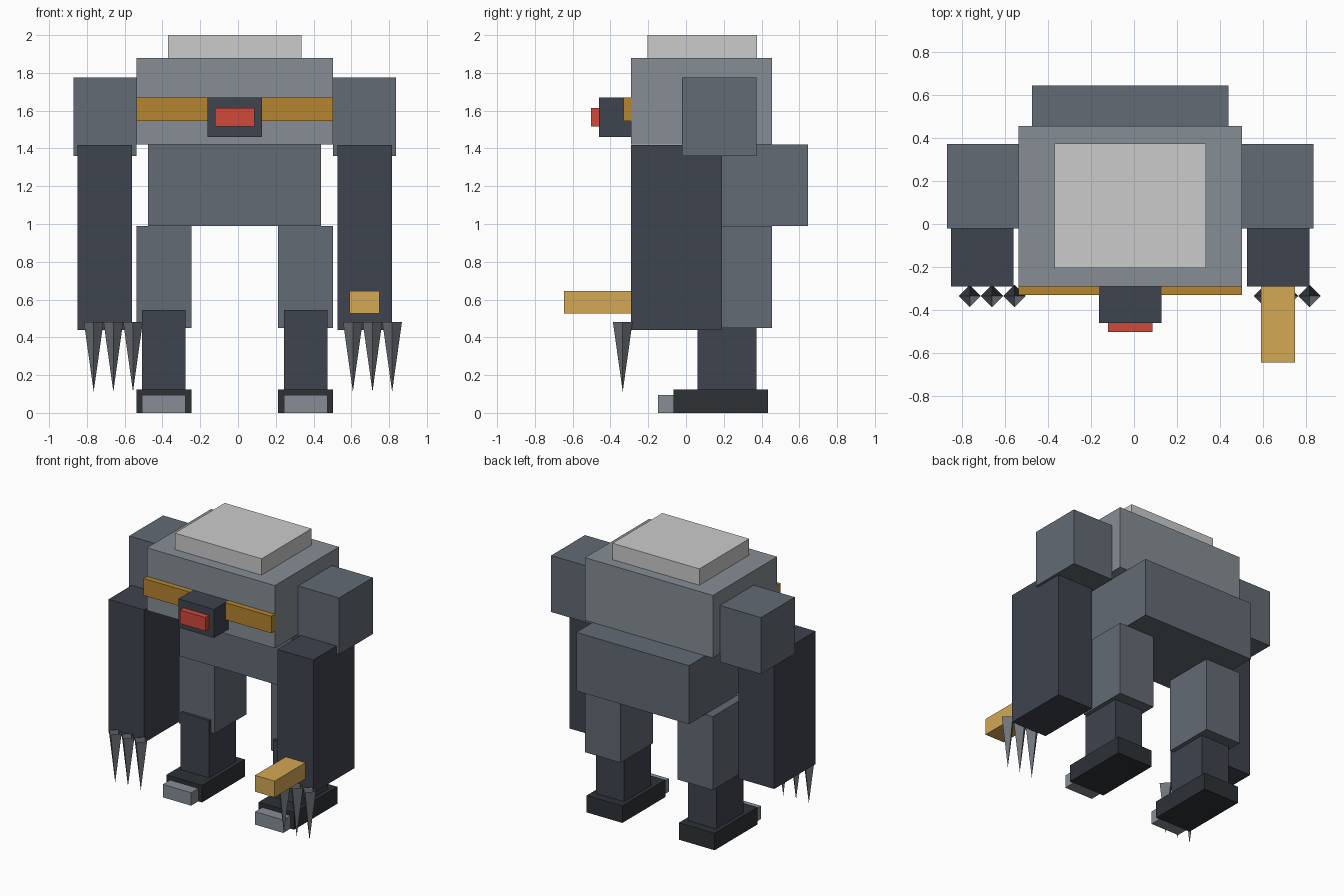
import bpy, bmesh
from mathutils import Matrix

if "Cube" in bpy.data.objects:
    bpy.data.objects.remove(bpy.data.objects["Cube"])

CX = -0.0175  # body symmetry plane


def material(name, hex_rgb):
    def linear(c):
        return c / 12.92 if c <= 0.04045 else ((c + 0.055) / 1.055) ** 2.4
    rgb = [linear(int(hex_rgb[i:i + 2], 16) / 255) for i in (0, 2, 4)]
    m = bpy.data.materials.new(name)
    m.diffuse_color = (*rgb, 1)
    m.use_nodes = True
    m.node_tree.nodes["Principled BSDF"].inputs["Base Color"].default_value = m.diffuse_color
    return m


LIGHT = material("light_steel", "868D95")
MID = material("mid_steel", "626B74")
DARK = material("dark_steel", "3E434D")
SOLE = material("sole_black", "2D3236")
BRASS = material("brass", "D4A855")
BAND = material("band_gold", "B58530")
RED = material("red", "D04A3A")
CLAW = material("claw_steel", "6E747A")


def finish(name, bm, mat):
    mesh = bpy.data.meshes.new(name)
    bm.to_mesh(mesh)
    bm.free()
    obj = bpy.data.objects.new(name, mesh)
    bpy.context.collection.objects.link(obj)
    if mat:
        mesh.materials.append(mat)
    return obj


def box(name, x, y, z, mat=None):
    """Box from (min, max) ranges on each axis."""
    bm = bmesh.new()
    size = [r[1] - r[0] for r in (x, y, z)]
    mid = [(r[0] + r[1]) / 2 for r in (x, y, z)]
    bmesh.ops.create_cube(bm, size=1, matrix=Matrix.Translation(mid) @ Matrix.Diagonal((*size, 1)))
    return finish(name, bm, mat)


def centred(name, half, y, z, mat=None):
    return box(name, (CX - half, CX + half), y, z, mat)


def pair(name, inner, outer, y, z, mat):
    """Matching boxes on both sides of the body."""
    box("left_" + name, (CX - outer, CX - inner), y, z, mat)
    box("right_" + name, (CX + inner, CX + outer), y, z, mat)


def claw(name, x):
    """Open four-sided spike pointing down."""
    bm = bmesh.new()
    bmesh.ops.create_cone(bm, cap_ends=False, segments=4, radius1=0, radius2=0.052, depth=0.37,
                          matrix=Matrix.Translation((x, -0.335, 0.297)))
    bmesh.ops.remove_doubles(bm, verts=bm.verts, dist=1e-4)
    finish(name, bm, CLAW)


# Torso
centred("chest", 0.52, (-0.29, 0.455), (1.42, 1.88), LIGHT)
centred("top_plate", 0.353, (-0.205, 0.375), (1.88, 2.0))
centred("belly", 0.458, (0.0, 0.645), (0.99, 1.42), MID)

# Face and chest band
centred("chest_band", 0.52, (-0.33, -0.29), (1.545, 1.67), BAND)
centred("head", 0.145, (-0.46, -0.29), (1.46, 1.67), DARK)
centred("eye", 0.104, (-0.502, -0.46), (1.515, 1.615), RED)

# Arms
pair("shoulder", 0.52, 0.853, (-0.02, 0.373), (1.36, 1.775), MID)
pair("arm", 0.543, 0.833, (-0.29, 0.19), (0.44, 1.417), DARK)
box("arm_gun", (0.59, 0.75), (-0.645, -0.29), (0.525, 0.645), BRASS)

# Claws, shifted slightly to the right of each arm
for side, middle in (("left", -0.66), ("right", 0.712)):
    for i in range(3):
        claw(f"{side}_claw_{i + 1}", middle + (i - 1) * 0.104)

# Legs
pair("thigh", 0.23, 0.52, (0.08, 0.455), (0.45, 0.99), MID)
pair("shin", 0.26, 0.49, (0.06, 0.373), (0.125, 0.545), DARK)
pair("foot", 0.23, 0.52, (-0.065, 0.435), (0, 0.125), SOLE)
pair("toe", 0.26, 0.49, (-0.148, -0.065), (0, 0.095), LIGHT)
